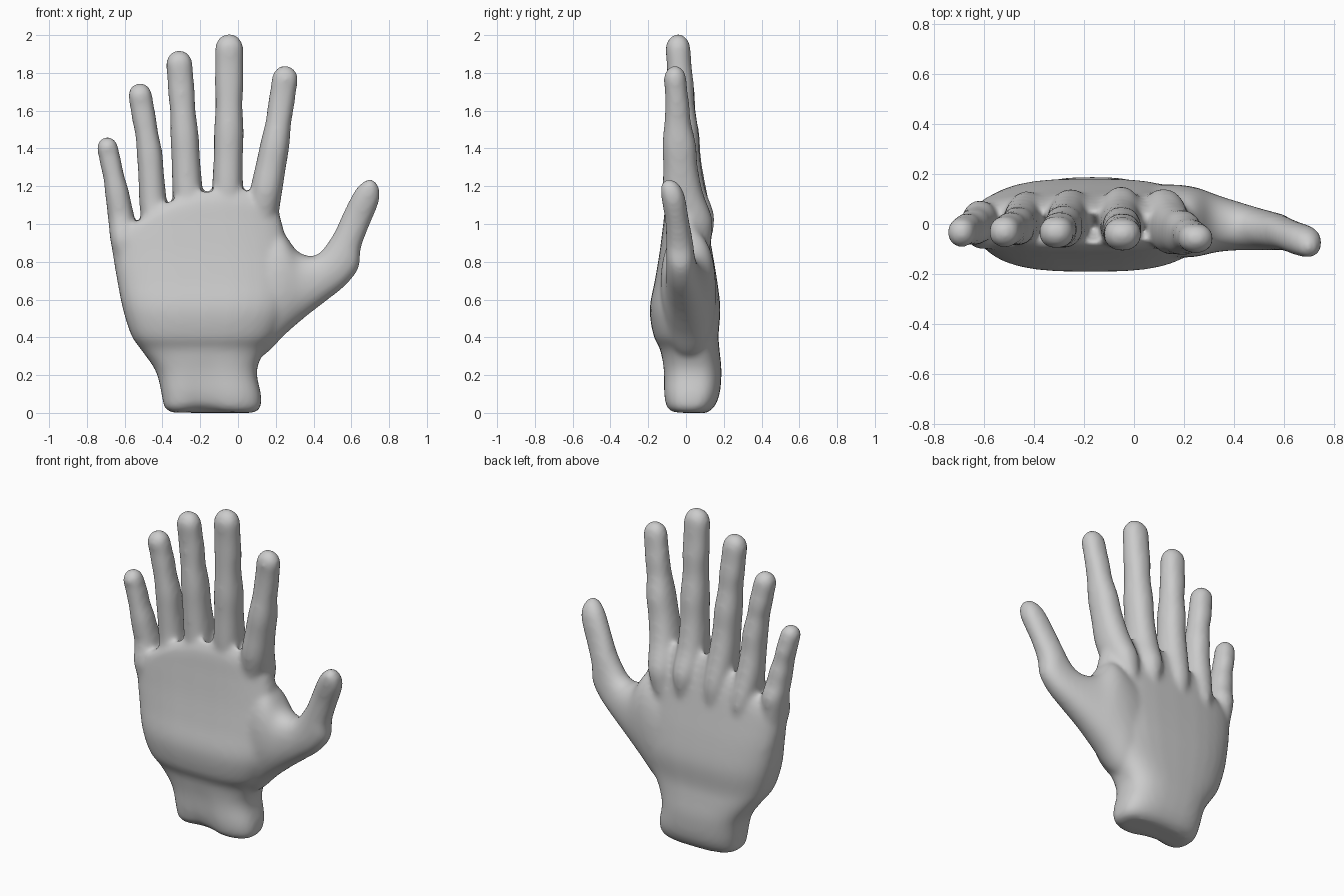
import bpy, bmesh, math
from mathutils import Vector

bm = bmesh.new()
N = 32


def spow(v, e):
    return math.copysign(abs(v) ** e, v)


def loft(sections, e=1.0, sub=4):
    """Closed skin through sections (xa, za, xb, zb, y_front, y_back, dome)."""
    dense = []
    last = len(sections) - 1
    for i in range(last):
        p = [sections[max(0, min(last, i + k))] for k in (-1, 0, 1, 2)]
        for s in range(sub):
            t = s / sub
            dense.append([0.5 * (2 * b + (c - a) * t + (2 * a - 5 * b + 4 * c - d) * t * t
                                 + (3 * b - a - 3 * c + d) * t ** 3) for a, b, c, d in zip(*p)])
    dense.append(sections[-1])
    rings = []
    for xa, za, xb, zb, yf, yb, k in dense:
        ring = []
        for j in range(N):
            a = 2 * math.pi * j / N
            u, v = spow(math.cos(a), e), spow(math.sin(a), e)
            x = (xa + xb) / 2 + (xb - xa) / 2 * u
            z = (za + zb) / 2 + (zb - za) / 2 * u - k * (x + 0.08) ** 2
            ring.append(bm.verts.new((x, (yf + yb) / 2 + (yb - yf) / 2 * v, z)))
        rings.append(ring)
    for r, q in zip(rings, rings[1:]):
        for j in range(N):
            bm.faces.new((r[j], r[(j + 1) % N], q[(j + 1) % N], q[j]))
    bm.faces.new(rings[0][::-1])
    bm.faces.new(rings[-1])


# wrist and palm: z, left x, right x, front y, back y, dome
palm = [
    (0.0, -0.35, 0.085, -0.075, 0.11, 0), (0.03, -0.39, 0.12, -0.108, 0.148, 0),
    (0.10, -0.405, 0.122, -0.122, 0.178, 0), (0.22, -0.435, 0.10, -0.122, 0.188, 0),
    (0.33, -0.51, 0.14, -0.135, 0.178, 0), (0.41, -0.565, 0.20, -0.172, 0.172, 0),
    (0.55, -0.61, 0.26, -0.192, 0.182, 0), (0.70, -0.64, 0.28, -0.165, 0.165, 0),
    (0.85, -0.66, 0.27, -0.14, 0.14, 0.1), (1.01, -0.67, 0.24, -0.12, 0.112, 0.3),
    (1.13, -0.64, 0.21, -0.105, 0.08, 0.6), (1.20, -0.59, 0.17, -0.07, 0.045, 0.9)]
loft([(xl, z, xr, z, yf, yb, k) for z, xl, xr, yf, yb, k in palm], 0.7)

# thumb: lower/outer edge, upper/inner edge, front y, back y
thumb = [
    (0.02, 0.30, -0.05, 0.86, -0.11, 0.14), (0.13, 0.30, 0.10, 0.94, -0.13, 0.158),
    (0.25, 0.415, 0.22, 0.97, -0.133, 0.15), (0.36, 0.51, 0.31, 0.86, -0.112, 0.115),
    (0.47, 0.595, 0.385, 0.83, -0.105, 0.085), (0.575, 0.68, 0.435, 0.85, -0.105, 0.06),
    (0.64, 0.77, 0.475, 0.90, -0.105, 0.045), (0.65, 0.87, 0.515, 0.965, -0.105, 0.035),
    (0.695, 0.99, 0.555, 1.055, -0.11, 0.015), (0.737, 1.09, 0.60, 1.145, -0.127, 0.0),
    (0.752, 1.15, 0.632, 1.195, -0.133, -0.015), (0.744, 1.20, 0.665, 1.224, -0.13, -0.04),
    (0.722, 1.23, 0.695, 1.239, -0.11, -0.07)]
loft([t + (0,) for t in thumb], 0.9)

# fingers: knuckle, base, middle joint, tip, base radius, tip radius,
# y offset, half depth at the tip, knuckle lift
fingers = [
    ((-0.60, 0.86), (-0.618, 1.03), (-0.645, 1.19), (-0.703, 1.46), 0.070, 0.056, 0.016, 0.060, -0.03),
    ((-0.425, 0.90), (-0.450, 1.12), (-0.470, 1.40), (-0.529, 1.745), 0.073, 0.063, 0.018, 0.063, -0.005),
    ((-0.25, 0.95), (-0.268, 1.19), (-0.285, 1.50), (-0.316, 1.92), 0.080, 0.070, 0.016, 0.064, 0.0),
    ((-0.05, 0.98), (-0.055, 1.19), (-0.048, 1.52), (-0.046, 2.006), 0.082, 0.075, 0.008, 0.066, 0.005),
    ((0.11, 0.95), (0.148, 1.17), (0.201, 1.45), (0.259, 1.838), 0.085, 0.069, -0.008, 0.060, 0.0)]
for kn, ba, mi, ti, rb, rt, dy, ryt, lift in fingers:
    K, B, M, T = (Vector(p) for p in (kn, ba, mi, ti))
    secs = []

    def ring(c, d, rx, y, ry):
        s = Vector((d.y, -d.x)).normalized() * rx
        secs.append((c.x - s.x, c.y - s.y, c.x + s.x, c.y + s.y, y - ry, y + ry, 0))

    d1, d2, d0 = M - B, T - M, B - K
    f = rb / 0.08
    ring(K - d0 * 0.9, Vector((0, 1)), rb * 0.5, 0.02, 0.09)
    ring(K, d0, rb * 0.9, 0.025 + lift, 0.113 + lift * 0.8)
    ring(K + d0 * 0.4, d0, rb * 1.0, 0.022 + lift, 0.115 + lift * 0.7)
    ring(B, d1, rb, -0.008 + dy, 0.099 * f)
    ring(B + d1 * 0.5, d1, rb * 0.94, -0.022 + dy, 0.086 * f)
    ring(M - d1 * 0.1, d1 + d2, rb * 0.5 + rt * 0.5, -0.028 + dy, 0.084 * f)
    ring(M + d2 * 0.22, d2, rb * 0.25 + rt * 0.68, -0.036 + dy, 0.03 * f + 0.65 * ryt)
    ring(M + d2 * 0.45, d2, rt * 1.01, -0.038 + dy, ryt * 1.08)
    ring(M + d2 * 0.65, d2, rt, -0.044 + dy, ryt)
    for a in (5, 30, 52, 70, 84):
        a = math.radians(a)
        ring(T - d2.normalized() * rt * 1.1 * (1 - math.sin(a)), d2,
             rt * math.cos(a) ** 0.9, -0.050 + dy, ryt * math.cos(a))
    loft(secs, 0.9)

# shallow hollow on the palm side of the wrist, with a slight lift of its rim
for v in bm.verts:
    if v.co.z < 0.3 and v.co.y < 0.05:
        w = 1 - max(v.co.z, 0) / 0.3
        g = w * math.exp(-((v.co.x + 0.19) / 0.1) ** 2) * min(1, (0.05 - v.co.y) / 0.1)
        v.co.y += 0.03 * g
        v.co.z += 0.02 * g

# fuse everything into one smooth skin
bmesh.ops.recalc_face_normals(bm, faces=bm.faces[:])
mesh = bpy.data.meshes.new("hand")
bm.to_mesh(mesh)
bm.free()
hand = bpy.data.objects.new("hand", mesh)
bpy.context.collection.objects.link(hand)
rem = hand.modifiers.new("fuse", 'REMESH')
rem.mode = 'VOXEL'
rem.voxel_size = 0.013
rem.use_smooth_shade = True
sm = hand.modifiers.new("soften", 'SMOOTH')
sm.factor = 0.5
sm.iterations = 16
for p in mesh.polygons:
    p.use_smooth = True
